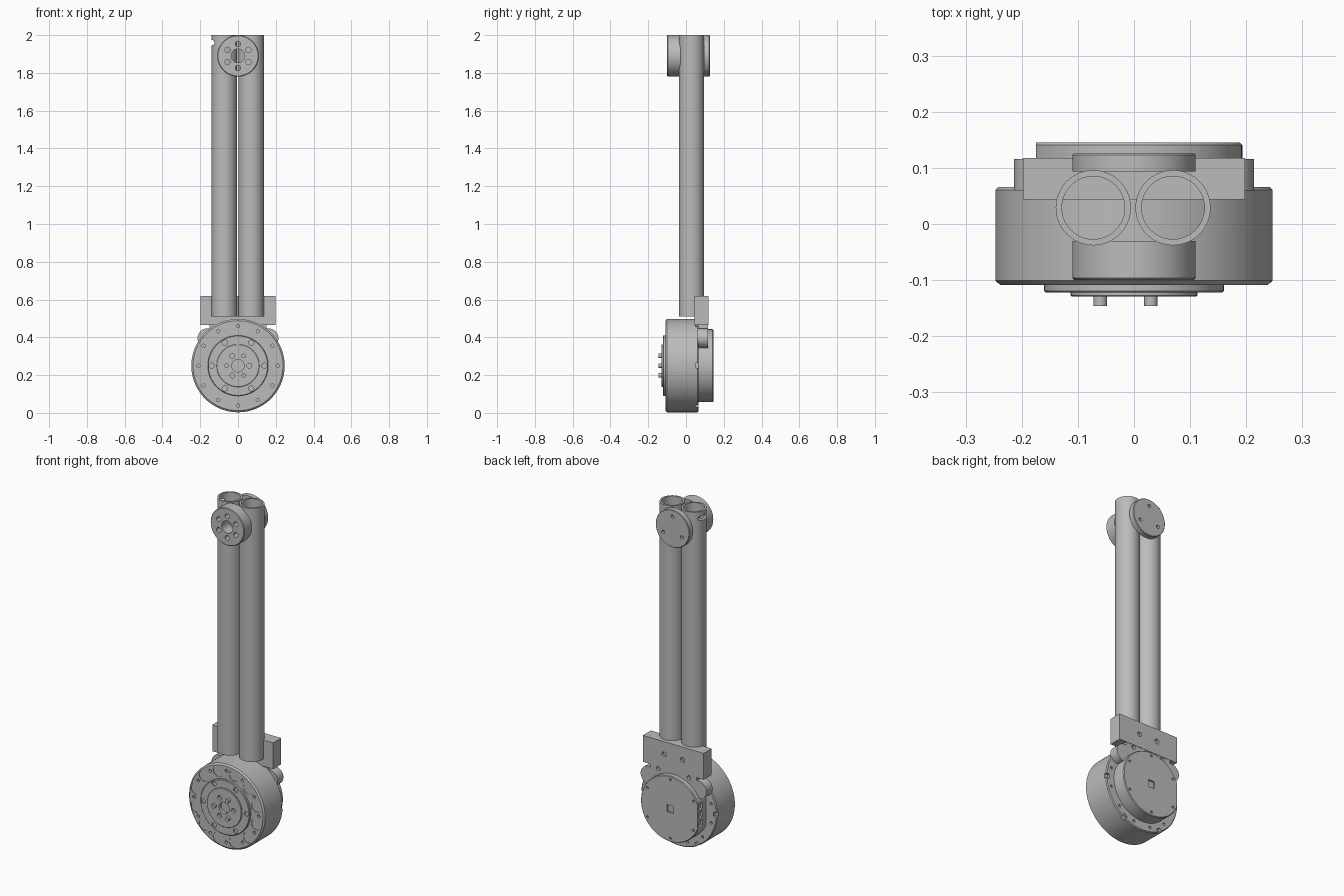
import bpy, bmesh, math
from mathutils import Matrix, Vector

cube = bpy.data.objects.get("Cube")
if cube:
    bpy.data.objects.remove(cube)

grey = bpy.data.materials.new("machined_grey")
grey.use_nodes = True
colour = (0.5, 0.5, 0.5, 1)
grey.diffuse_color = colour
grey.node_tree.nodes["Principled BSDF"].inputs["Base Color"].default_value = colour

HUB = 0.25      # height of the motor axis
TOP = 1.89      # height of the upper joint axis
ALONG_Y = Matrix.Rotation(math.pi / 2, 4, 'X')


def finish(name, bm):
    bmesh.ops.recalc_face_normals(bm, faces=bm.faces)
    mesh = bpy.data.meshes.new(name)
    bm.to_mesh(mesh)
    bm.free()
    ob = bpy.data.objects.new(name, mesh)
    bpy.context.collection.objects.link(ob)
    mesh.materials.append(grey)
    return ob


def add_rod(bm, x, z, r, y0, y1, sides=20):
    """Cylinder lying along y."""
    place = Matrix.Translation((x, (y0 + y1) / 2, z)) @ ALONG_Y
    bmesh.ops.create_cone(bm, cap_ends=True, segments=sides, radius1=r, radius2=r,
                          depth=abs(y1 - y0), matrix=place)


def add_box(bm, centre, size, turn=0):
    place = Matrix.Translation(centre) @ Matrix.Rotation(turn, 4, 'Y') @ Matrix.Diagonal((*size, 1))
    bmesh.ops.create_cube(bm, size=1, matrix=place)


def lathe(name, profile, z, sides=96):
    """Revolve (radius, y) points about a y axis at height z."""
    bm = bmesh.new()
    verts = [bm.verts.new((r, y, z)) for r, y in profile]
    edges = [bm.edges.new(pair) for pair in zip(verts, verts[1:])]
    bmesh.ops.spin(bm, geom=verts + edges, cent=(0, 0, z), axis=(0, 1, 0),
                   angle=math.tau, steps=sides, use_duplicate=False)
    bmesh.ops.remove_doubles(bm, verts=bm.verts, dist=0.0001)
    return finish(name, bm)


def ring(count, radius, z, start=0):
    for i in range(count):
        a = math.radians(start) + math.tau * i / count
        yield radius * math.cos(a), z + radius * math.sin(a), a


def cut(ob, bm):
    cutter = finish(ob.name + "_cutter", bm)
    cutter.hide_render = True
    cutter.hide_set(True)
    mod = ob.modifiers.new("Holes", 'BOOLEAN')
    mod.operation = 'DIFFERENCE'
    mod.solver = 'EXACT'
    mod.object = cutter
    bpy.context.view_layer.objects.active = ob
    bpy.ops.object.modifier_apply(modifier=mod.name)
    bpy.data.objects.remove(cutter)


def smooth(ob):
    bpy.ops.object.select_all(action='DESELECT')
    ob.select_set(True)
    bpy.context.view_layer.objects.active = ob
    bpy.ops.object.shade_smooth_by_angle(angle=math.radians(30))


# Motor housing: chamfered drum with a bolt ring, shallow pockets and rear notches
front, rear = -0.109, 0.066
housing = lathe("motor_housing", [(0, front), (0.238, front), (0.247, front + 0.008),
                                  (0.247, rear - 0.005), (0.242, rear), (0, rear)], HUB)
bm = bmesh.new()
for x, z, a in ring(12, 0.21, HUB):
    add_rod(bm, x, z, 0.009, front - 0.01, front + 0.03, 12)
for x, z, a in ring(12, 0.203, HUB, 15):
    add_rod(bm, x, z, 0.033, front - 0.01, front + 0.003)
for x, z, a in ring(6, 0.24, HUB):
    add_box(bm, (x, rear, z), (0.03, 0.03, 0.026), -a)
for x, z, a in ring(12, 0.217, HUB, 15):
    add_rod(bm, x, z, 0.008, rear - 0.02, rear + 0.01, 12)
cut(housing, bm)

# Output flange: two stepped discs with bolt circles
flange = lathe("output_flange", [(0, front + 0.02), (0.16, front + 0.02), (0.16, -0.119),
                                 (0.157, -0.122), (0.113, -0.122), (0.113, -0.127),
                                 (0.111, -0.129), (0, -0.129)], HUB)
bm = bmesh.new()
add_rod(bm, 0, HUB, 0.033, -0.15, -0.105, 32)
for x, z, a in ring(6, 0.14, HUB):
    add_rod(bm, x, z, 0.014, -0.15, -0.114, 16)
for x, z, a in ring(3, 0.06, HUB):
    add_rod(bm, x, z, 0.013, -0.15, -0.112, 16)
cut(flange, bm)

bm = bmesh.new()
for x, z, a in ring(3, 0.06, HUB, 60):
    add_rod(bm, x, z, 0.012, -0.146, -0.12)
pins = finish("drive_pins", bm)

# Rear cover: disc with one flat side, connector slots and a square port
cover = lathe("rear_cover", [(0, rear - 0.02), (0.193, rear - 0.02), (0.193, 0.141),
                             (0.189, 0.145), (0, 0.145)], HUB)
bm = bmesh.new()
add_box(bm, (-0.275, 0.1, HUB), (0.2, 0.2, 0.5))
add_box(bm, (0, 0.145, HUB), (0.042, 0.02, 0.042))
for x, z, a in ring(6, 0.172, HUB, 30):
    if x > -0.16:
        add_rod(bm, x, z, 0.007, 0.135, 0.16, 12)
cut(cover, bm)
bm = bmesh.new()
for i in (-1, 0, 1):
    add_box(bm, (-0.175, 0.112, HUB + i * 0.05), (0.03, 0.035, 0.036))
cut(cover, bm)

# Bracket: clamp block with a mounting plate and rounded ears below
bm = bmesh.new()
add_box(bm, (0, 0.081, 0.5425), (0.396, 0.074, 0.155))
block = finish("clamp_block", bm)
bm = bmesh.new()
for x in (-0.06, 0.06):
    add_rod(bm, x, 0.545, 0.014, 0.104, 0.13)
cut(block, bm)

bm = bmesh.new()
add_box(bm, (0, 0.09, 0.42), (0.3, 0.052, 0.1))
plate = finish("mounting_plate", bm)
bm = bmesh.new()
for x in (-0.1, 0.1):
    add_rod(bm, x, 0.45, 0.012, 0.1, 0.13)
cut(plate, bm)

bm = bmesh.new()
for x in (-0.162, 0.162):
    add_rod(bm, x, 0.395, 0.052, 0.06, 0.1155, 40)
ears = finish("bracket_ears", bm)

# Twin hollow tubes
tubes = []
for side, x in (("right", -0.0725), ("left", 0.0695)):
    bm = bmesh.new()
    loops = []
    for r, z in ((0.067, 0.51), (0.067, 2.0), (0.056, 2.0), (0.056, 0.51)):
        place = Matrix.Translation((x, 0.029, z))
        loops.append(bmesh.ops.create_circle(bm, segments=64, radius=r, matrix=place)["verts"])
    for lower, upper in zip(loops, loops[1:] + loops[:1]):
        for i in range(64):
            j = (i + 1) % 64
            bm.faces.new((lower[i], lower[j], upper[j], upper[i]))
    tubes.append(finish(side + "_tube", bm))
bm = bmesh.new()
add_rod(bm, -0.139, 1.96, 0.014, -0.05, 0.11)
cut(tubes[0], bm)

# Upper joint: thick bored hub in front, thin cap behind
hub = lathe("joint_hub", [(0, -0.03), (0.11, -0.03), (0.11, -0.096), (0.106, -0.1),
                          (0, -0.1)], TOP, 64)
bm = bmesh.new()
add_rod(bm, 0, TOP, 0.036, -0.12, 0, 32)
for x, z, a in ring(6, 0.064, TOP, 30):
    add_rod(bm, x, z, 0.014, -0.12, 0, 16)
cut(hub, bm)

cap = lathe("joint_cap", [(0, 0.094), (0.11, 0.094), (0.11, 0.123), (0.107, 0.126),
                          (0, 0.126)], TOP, 64)
bm = bmesh.new()
for x, z, a in ring(3, 0.07, TOP, 90):
    add_rod(bm, x, z, 0.01, 0.11, 0.14, 16)
cut(cap, bm)

for ob in [housing, flange, pins, cover, block, plate, ears, hub, cap] + tubes:
    smooth(ob)
